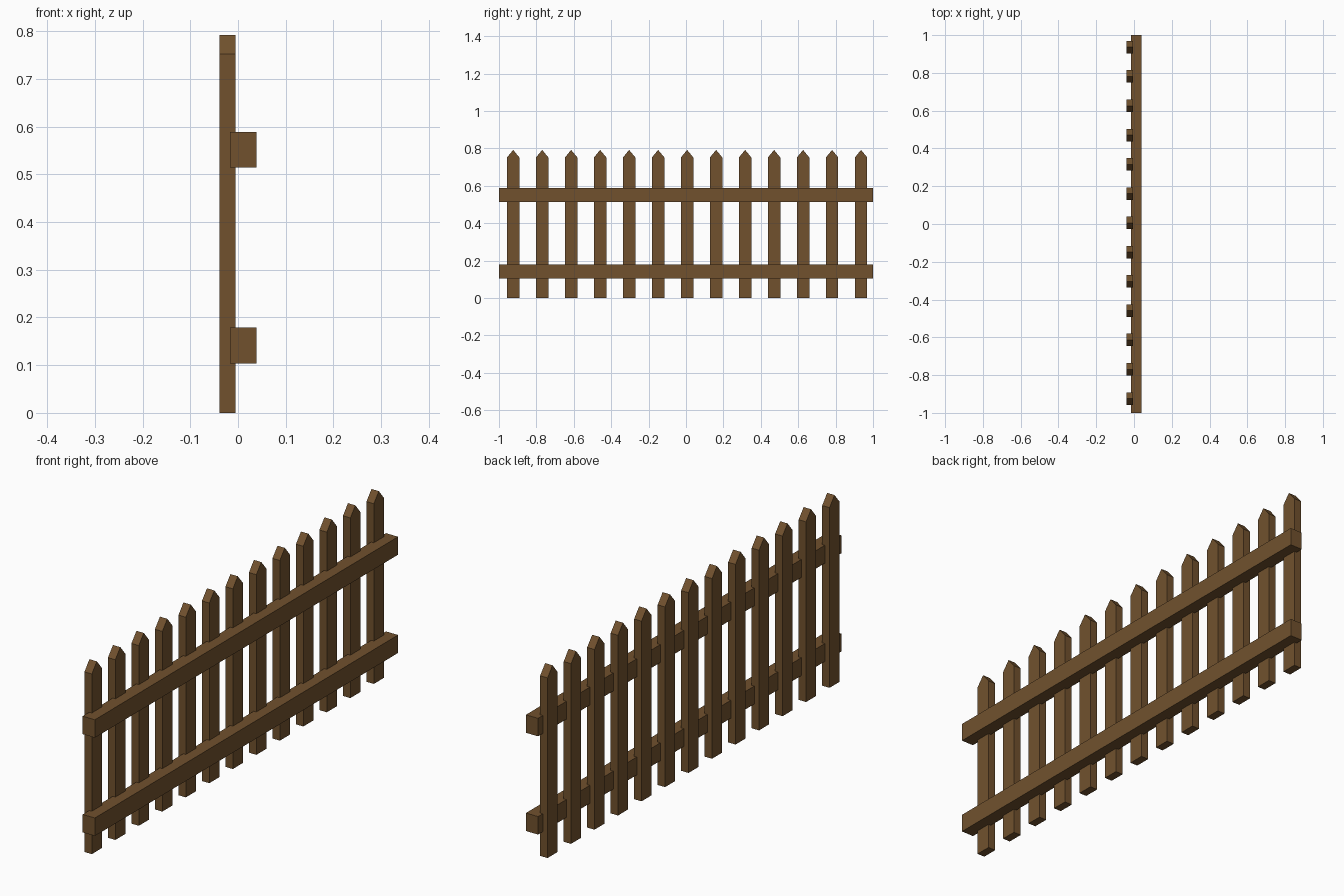
import bpy
import bmesh

cube = bpy.data.objects.get("Cube")
if cube:
    bpy.data.objects.remove(cube, do_unlink=True)

# Single brown wood colour
WOOD = (0.165, 0.083, 0.027, 1.0)
wood = bpy.data.materials.new("brown_wood")
wood.use_nodes = True
wood.diffuse_color = WOOD
bsdf = next(n for n in wood.node_tree.nodes if n.type == "BSDF_PRINCIPLED")
bsdf.inputs["Base Color"].default_value = WOOD
bsdf.inputs["Roughness"].default_value = 0.9


def extrude_profile(name, profile, x0, x1):
    """Extrude a (y, z) outline along x into a flat-shaded solid."""
    bm = bmesh.new()
    face = bm.faces.new([bm.verts.new((x0, y, z)) for y, z in profile])
    result = bmesh.ops.extrude_face_region(bm, geom=[face])
    moved = [v for v in result["geom"] if isinstance(v, bmesh.types.BMVert)]
    bmesh.ops.translate(bm, verts=moved, vec=(x1 - x0, 0, 0))
    bmesh.ops.recalc_face_normals(bm, faces=bm.faces)
    mesh = bpy.data.meshes.new(name)
    bm.to_mesh(mesh)
    bm.free()
    mesh.materials.append(wood)
    obj = bpy.data.objects.new(name, mesh)
    bpy.context.collection.objects.link(obj)
    return obj


# Pointed pickets
COUNT, SPACING, HALF = 13, 0.155, 0.033
SHOULDER, TIP = 0.752, 0.792
for i in range(COUNT):
    y = (i - COUNT // 2) * SPACING + 0.006
    outline = [(y - HALF, 0), (y + HALF, 0), (y + HALF, SHOULDER),
               (y, TIP), (y - HALF, SHOULDER)]
    extrude_profile(f"picket_{i + 1}", outline, -0.039, -0.005)

# Horizontal rails, slightly sunk into the pickets
for name, low in (("lower_rail", 0.104), ("upper_rail", 0.514)):
    high = low + 0.075
    extrude_profile(name, [(-1, low), (1, low), (1, high), (-1, high)],
                    -0.017, 0.039)
